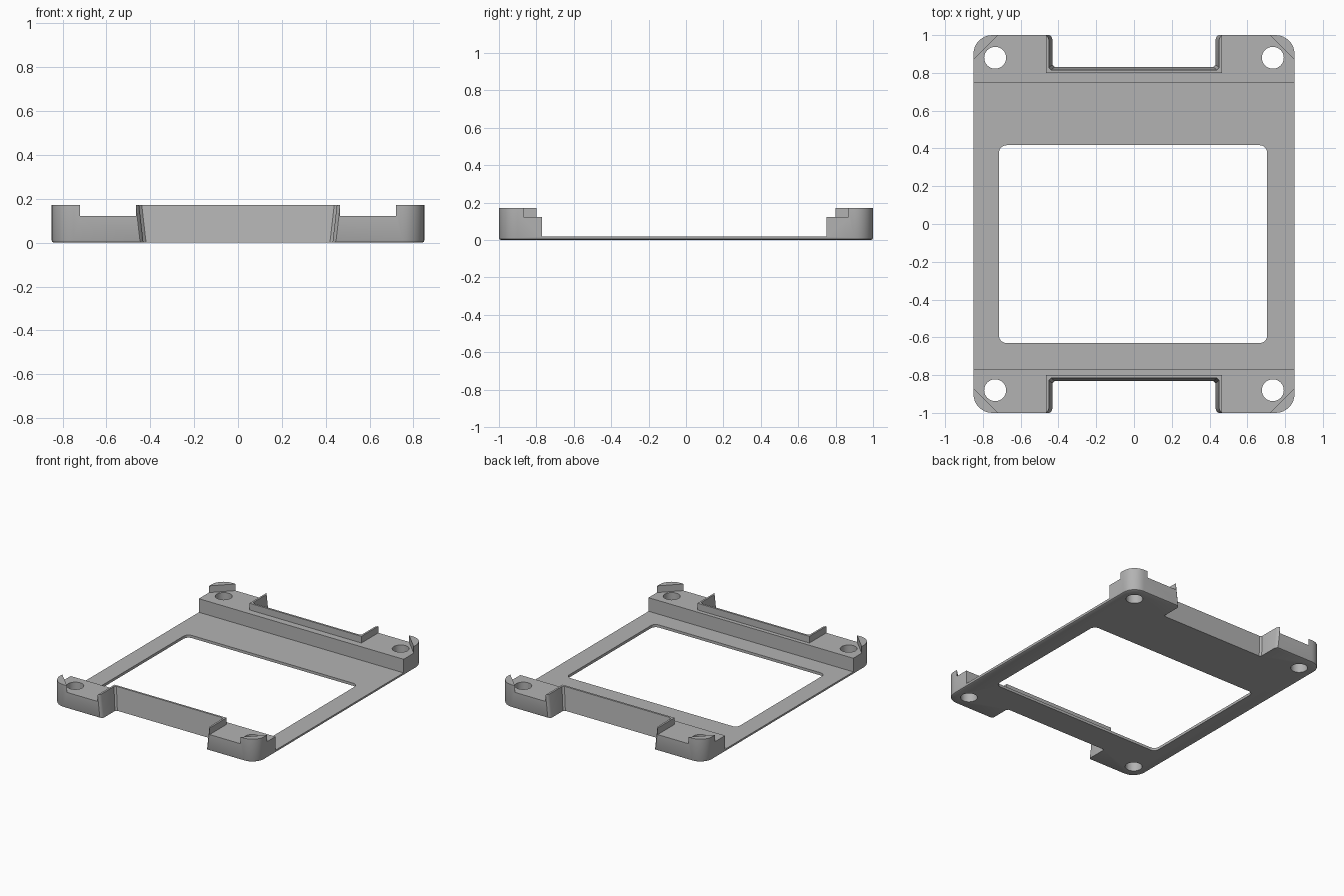
import bpy, bmesh, math

if "Cube" in bpy.data.objects:
    bpy.data.objects.remove(bpy.data.objects["Cube"])

grey = bpy.data.materials.new("plain grey")
grey.use_nodes = True
colour = (0.45, 0.45, 0.45, 1)
grey.diffuse_color = colour
grey.node_tree.nodes["Principled BSDF"].inputs["Base Color"].default_value = colour


def rounded_rect(x0, x1, y0, y1, r, steps=8):
    """Counter-clockwise outline with rounded corners."""
    pts = []
    centres = [(x1 - r, y1 - r), (x0 + r, y1 - r), (x0 + r, y0 + r), (x1 - r, y0 + r)]
    for q, (cx, cy) in enumerate(centres):
        for i in range(steps + 1):
            a = (q + i / steps) * math.pi / 2
            pts.append((cx + r * math.cos(a), cy + r * math.sin(a)))
    return pts


def loft(name, layers):
    """Solid through outlines of equal length, each given with its height."""
    bm = bmesh.new()
    rings = [[bm.verts.new((x, y, z)) for x, y in pts] for pts, z in layers]
    n = len(rings[0])
    for low, high in zip(rings, rings[1:]):
        for i in range(n):
            j = (i + 1) % n
            bm.faces.new((low[i], low[j], high[j], high[i]))
    bm.faces.new(rings[0][::-1])
    bm.faces.new(rings[-1])
    bmesh.ops.recalc_face_normals(bm, faces=bm.faces)
    mesh = bpy.data.meshes.new(name)
    bm.to_mesh(mesh)
    bm.free()
    mesh.materials.append(grey)
    obj = bpy.data.objects.new(name, mesh)
    bpy.context.collection.objects.link(obj)
    return obj


def mirrored(half, side):
    """Complete a right-half path symmetrically and face it to the front or back."""
    return [(x, y * side) for x, y in half + [(-x, y) for x, y in reversed(half)]]


def notch_outline(w, y, side):
    """Opening with softened inner and outer corners."""
    return mirrored([(w - 0.012, y), (w, y + 0.012), (w, 0.975),
                     (w + 0.005, 0.99), (w + 0.015, 1.0), (w + 0.015, 1.1)], side)


# Full-height body with a softened bottom rim
H = 0.172
frame = loft("mounting_frame", [
    (rounded_rect(-0.84, 0.84, -0.99, 0.99, 0.09), 0),
    (rounded_rect(-0.847, 0.847, -0.997, 0.997, 0.097), 0.004),
    (rounded_rect(-0.85, 0.85, -1, 1, 0.1), 0.012),
    (rounded_rect(-0.85, 0.85, -1, 1, 0.1), H)])

cutters = []


def cut(name, low, high, z0=-0.1, z1=0.3):
    cutters.append(loft(name, [(low, z0), (high, z1)]))


# Thin plate between the two end blocks, and the window through it
bay = [(-1, -0.77), (1, -0.77), (1, 0.75), (-1, 0.75)]
cut("bay_cutter", bay, bay, 0.02)
window = rounded_rect(-0.715, 0.705, -0.63, 0.417, 0.04)
cut("window_cutter", window, window)

for side in (-1, 1):
    # Ledge that leaves the corner posts and the lip around the notch
    ledge = mirrored([(0.465, 0.8), (0.465, 1.1), (0.62, 1.1),
                      (0.95, 0.77), (0.95, 0.7)], side)
    cut("ledge_cutter", ledge, ledge, 0.122)
    # Notch with leaning walls
    low = notch_outline(0.431, 0.832, side)
    high = notch_outline(0.451, 0.815, side)
    cut("notch_cutter", low, high, -0.001, H + 0.001)
    # Screw holes
    for x in (-0.735, 0.735):
        y, r = 0.88 * side, 0.058
        hole = rounded_rect(x - r, x + r, y - r, y + r, r * 0.999)
        cut("hole_cutter", hole, hole)

# Apply the cuts
bpy.ops.object.select_all(action='DESELECT')
bpy.context.view_layer.objects.active = frame
frame.select_set(True)
for cutter in cutters:
    cutter.hide_render = True
    mod = frame.modifiers.new(cutter.name, 'BOOLEAN')
    mod.operation = 'DIFFERENCE'
    mod.solver = 'EXACT'
    mod.object = cutter
    bpy.ops.object.modifier_apply(modifier=mod.name)
for cutter in cutters:
    bpy.data.objects.remove(cutter)

bpy.ops.object.shade_smooth_by_angle(angle=math.radians(30))
